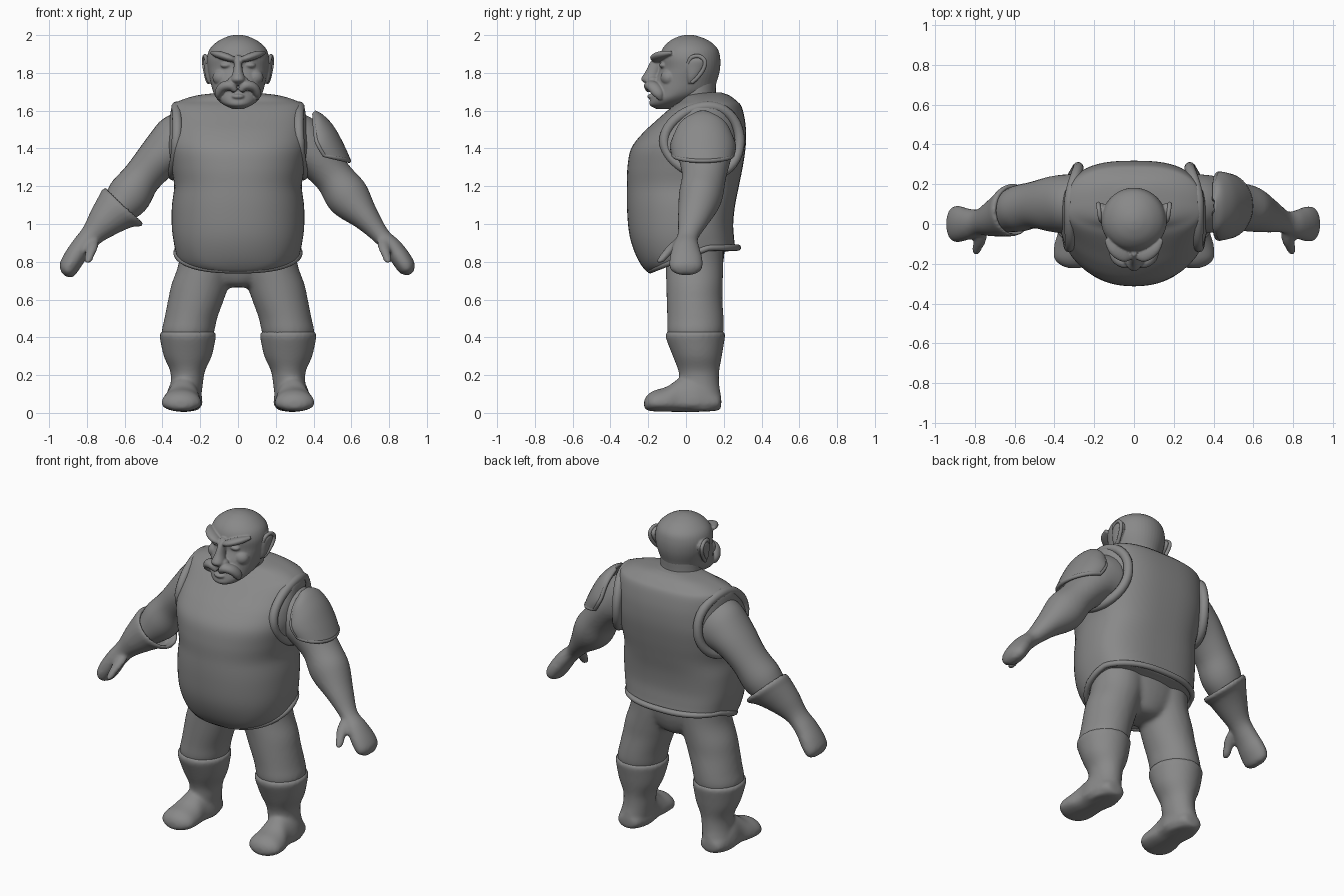
import bpy, bmesh
from math import sin, cos, pi, radians
from mathutils import Vector

grey = bpy.data.materials.new("dark_grey")
grey.diffuse_color = (.25, .25, .25, 1)


def spline(rows, steps=5):
    """Smoothly interpolate a short list of tuples (Catmull-Rom)."""
    out = []
    for i in range(len(rows) - 1):
        a, b, c, d = rows[max(i - 1, 0)], rows[i], rows[i + 1], rows[min(i + 2, len(rows) - 1)]
        for k in range(steps):
            t = k / steps
            out.append(tuple(q + t / 2 * (r - p + t * (2 * p - 5 * q + 4 * r - s + t * (3 * (q - r) + s - p)))
                             for p, q, r, s in zip(a, b, c, d)))
    return out + [tuple(rows[-1])]


def finish(name, bm):
    bmesh.ops.recalc_face_normals(bm, faces=bm.faces)
    me = bpy.data.meshes.new(name)
    bm.to_mesh(me)
    bm.free()
    me.materials.append(grey)
    ob = bpy.data.objects.new(name, me)
    bpy.context.collection.objects.link(ob)
    bpy.ops.object.select_all(action='DESELECT')
    bpy.context.view_layer.objects.active = ob
    ob.select_set(True)
    bpy.ops.object.shade_smooth_by_angle(angle=radians(50))
    return ob


def loft(name, rows, axis=None, v=(0, 1, 0), side=1, n=32, square=(2, 2), warp=None):
    """Rows are x, y, z, half width, half depth in front, half depth behind."""
    rows = spline([(r[0] * side, *r[1:], *([r[-1]] if len(r) == 5 else [])) for r in rows])
    bm, rings = bmesh.new(), []
    for i, r in enumerate(rows):
        t = Vector(axis) if axis else Vector(rows[min(i + 1, len(rows) - 1)][:3]) - Vector(rows[max(i - 1, 0)][:3])
        t.normalize()
        u = Vector(v).cross(t).normalized()
        w = t.cross(u)
        ring = []
        for k in range(n):
            c, s = cos(2 * pi * k / n), sin(2 * pi * k / n)
            e = 2 / square[s > 0]
            c, s = abs(c) ** e * (1 if c > 0 else -1), abs(s) ** e * (1 if s > 0 else -1)
            p = Vector(r[:3]) + u * c * r[3] + w * s * (r[5] if s > 0 else r[4])
            ring.append(bm.verts.new(warp(p) if warp else p))
        rings.append(ring)
    for a, b in zip(rings, rings[1:]):
        for k in range(n):
            bm.faces.new((a[k], a[(k + 1) % n], b[(k + 1) % n], b[k]))
    bm.faces.new(rings[0])
    bm.faces.new(rings[-1])
    return finish(name, bm)


def blob(name, at, size):
    bm = bmesh.new()
    bmesh.ops.create_uvsphere(bm, u_segments=24, v_segments=16, radius=1)
    bmesh.ops.scale(bm, vec=size, verts=bm.verts)
    bmesh.ops.translate(bm, vec=at, verts=bm.verts)
    return finish(name, bm)


def blend(name, parts, voxel, rounds):
    """Melt parts into one softly sculpted surface."""
    bpy.ops.object.select_all(action='DESELECT')
    for p in parts:
        p.select_set(True)
    bpy.context.view_layer.objects.active = parts[0]
    bpy.ops.object.join()
    ob = parts[0]
    ob.name = name
    m = ob.modifiers.new("melt", 'REMESH')
    m.mode, m.voxel_size, m.use_smooth_shade = 'VOXEL', voxel, True
    ob.modifiers.new("soften", 'SMOOTH').iterations = rounds


def tube(name, pts, r, closed=False):
    cu = bpy.data.curves.new(name, 'CURVE')
    cu.dimensions = '3D'
    cu.bevel_depth, cu.bevel_resolution, cu.use_fill_caps = r, 3, True
    cu.materials.append(grey)
    sp = cu.splines.new('POLY')
    sp.points.add(len(pts) - 1)
    for q, p in zip(sp.points, pts):
        q.co = (*p, 1)
    sp.use_cyclic_u, sp.use_smooth = closed, True
    bpy.context.collection.objects.link(bpy.data.objects.new(name, cu))


def clamp(x):
    return max(0, min(1, x))


def belly_drop(p):
    """The tunic hangs lower at the front."""
    return Vector((p[0], p[1], p[2] - .13 * clamp((.12 - p[1]) / .33) * clamp((1.15 - p[2]) / .28)))


UP = (0, 0, 1)

# Tunic and its hem
loft("tunic", [(0, .04, .86, .28, .19, .21), (0, .04, .87, .32, .24, .22), (0, .03, .92, .337, .285, .225),
               (0, .02, 1.0, .35, .317, .23), (0, .02, 1.1, .35, .332, .24), (0, .02, 1.2, .338, .332, .26),
               (0, .02, 1.3, .354, .33, .28), (0, .02, 1.4, .37, .31, .295), (0, .03, 1.48, .368, .26, .288),
               (0, .05, 1.55, .362, .205, .262), (0, .07, 1.62, .35, .145, .225), (0, .09, 1.65, .315, .12, .18),
               (0, .11, 1.68, .22, .11, .12), (0, .12, 1.695, .1, .06, .07)],
     axis=UP, n=64, square=(2.2, 2.7), warp=belly_drop)
hem = []
for k in range(64):
    c, s = cos(2 * pi * k / 64), sin(2 * pi * k / 64)
    hem.append(belly_drop((.325 * abs(c) ** .8 * (1 if c > 0 else -1), .05 + s * (.225 if s > 0 else .24), .875)))
tube("tunic_hem", hem, .017, True)

# Neck and head
loft("neck", [(0, .06, 1.55, .15, .13), (0, .05, 1.66, .125, .11), (0, .05, 1.75, .12, .11)], axis=UP)
face = [
    loft("head", [(0, -.12, 1.61, .03, .04, .04), (0, -.11, 1.63, .075, .082, .1), (0, -.08, 1.66, .11, .11, .15),
                  (0, -.03, 1.7, .132, .15, .17), (0, 0, 1.76, .147, .165, .165), (0, .015, 1.82, .16, .155, .165),
                  (0, .015, 1.88, .164, .155, .166), (0, .015, 1.93, .147, .138, .151), (0, .015, 1.97, .103, .1, .107),
                  (0, .015, 1.994, .05, .05, .05), (0, .015, 2.002, .008, .008, .008)], axis=UP, n=48),
    loft("nose", [(0, -.14, 1.895, .014, .02), (0, -.155, 1.86, .019, .033), (0, -.175, 1.81, .026, .038),
                  (0, -.192, 1.77, .038, .045), (0, -.187, 1.75, .036, .038), (0, -.18, 1.735, .012, .012)], axis=UP),
    blob("lower_lip", (0, -.18, 1.675), (.035, .025, .015))]
seat = [loft("seat", [(0, .05, .665, .08, .06), (0, .05, .69, .14, .11), (0, .05, .78, .25, .145),
                      (0, .05, .92, .29, .16)], axis=UP)]

for side, tag in ((1, "left"), (-1, "right")):
    # Face details
    face += [
        loft("brow", [(.012, -.155, 1.866, .012, .02), (.05, -.155, 1.88, .02, .036),
                      (.1, -.125, 1.896, .02, .032), (.138, -.075, 1.906, .01, .014)], side=side, n=16),
        blob("eye", (.063 * side, -.12, 1.84), (.03, .022, .015)),
        blob("cheek", (.085 * side, -.09, 1.775), (.05, .045, .045)),
        blob("nostril", (.034 * side, -.177, 1.76), (.019, .028, .02)),
        loft("moustache", [(.014, -.188, 1.705, .016, .022), (.04, -.192, 1.732, .026, .032),
                           (.08, -.172, 1.725, .026, .034), (.103, -.147, 1.69, .021, .028),
                           (.1, -.135, 1.658, .008, .01)], side=side, n=16),
        loft("ear", [(.148, .025, 1.745, .01, .014), (.153, .035, 1.78, .02, .03), (.158, .05, 1.83, .022, .048),
                     (.163, .06, 1.865, .02, .045), (.163, .06, 1.89, .008, .02)], axis=UP, side=side, n=20)]
    tube(tag + "_ear_rim", [(p[0] * side, *p[1:]) for p in spline(
        [(.16, .012, 1.85), (.17, .03, 1.882), (.176, .07, 1.888), (.18, .1, 1.862),
         (.175, .092, 1.82), (.165, .06, 1.775), (.155, .03, 1.75)])], .011)

    # Armhole rim
    ring = []
    for k in range(40):
        a = 2 * pi * k / 40
        ring.append((side * (.346 - (.065 if cos(a) > 0 else .02) * cos(a) ** 2 - .02 * max(0, sin(a))),
                     .085 + .2 * cos(a), 1.44 + .18 * sin(a) - .03 * cos(a) * -sin(a)))
    tube(tag + "_armhole_rim", ring, .027, True)

    # Legs
    seat.append(loft("leg", [(.16, .05, .95, .15, .15), (.165, .045, .8, .148, .153), (.2, .045, .68, .153, .15),
                             (.222, .045, .6, .148, .148), (.25, .05, .5, .14, .15), (.265, .05, .43, .14, .15),
                             (.265, .05, .39, .125, .135)], axis=UP, side=side))
    # Boots
    blend(tag + "_boot", [
        loft("boot", [(.266, .05, .43, .142, .152), (.266, .05, .415, .15, .158), (.266, .05, .39, .147, .155),
                      (.266, .06, .3, .127, .13), (.267, .068, .22, .092, .108), (.272, .07, .15, .086, .106),
                      (.285, .075, .07, .088, .112), (.287, .075, .012, .075, .095)], axis=UP, side=side),
        loft("foot", [(.285, .187, .055, .03, .025, .03), (.285, .165, .052, .07, .04, .06),
                      (.285, .06, .05, .097, .045, .15), (.29, -.03, .05, .09, .045, .135),
                      (.297, -.1, .05, .103, .044, .09), (.3, -.17, .05, .103, .042, .068),
                      (.3, -.207, .048, .07, .034, .045), (.3, -.222, .045, .03, .015, .02)],
             axis=(0, -1, 0), v=(0, 0, 1), side=side)], .01, 8)

    # Arm, hand and thumb
    arm = [(.27, .1, 1.43, .17, .15), (.33, .1, 1.41, .16, .15), (.41, .1, 1.355, .12, .14),
           (.505, .095, 1.25, .103, .117), (.585, .075, 1.14, .115, .115), (.68, .04, 1.03, .072, .085),
           (.76, .01, .935, .047, .056)]
    hand = [(.82, 0, .875, .05, .072), (.868, 0, .81, .052, .088), (.898, 0, .762, .045, .083),
            (.914, 0, .735, .015, .04)]
    limb = loft("arm", arm + (hand if side == 1 else []), side=side)
    thumb = loft("thumb", [(.77, -.02, .925, .03, .032), (.772, -.07, .88, .032, .032), (.785, -.11, .835, .026, .028),
                           (.793, -.135, .803, .019, .022), (.796, -.147, .79, .004, .005)], axis=UP, side=side, n=16)
    if side == 1:
        blend("left_arm_and_hand", [limb, thumb], .01, 6)
    else:
        limb.name = "right_arm"
        # Flared glove
        blend("right_glove", [
            loft("glove", [(.63, .055, 1.06, .1, .1), (.607, .065, 1.09, .115, .112), (.6, .07, 1.1, .133, .125),
                           (.615, .07, 1.085, .142, .132), (.65, .055, 1.065, .12, .118),
                           (.71, .03, 1.01, .092, .092), (.775, .01, .94, .062, .067), (.83, 0, .875, .057, .077),
                           (.877, 0, .805, .057, .09), (.909, 0, .753, .048, .084), (.923, 0, .732, .015, .04)],
                 axis=(-.68, 0, -.73), side=side), thumb], .01, 5)

blend("head", face, .005, 4)
blend("trousers", seat, .012, 12)

# Shoulder plate: ridge x, z, half width, inward depth, drop at the edges
bm, grid = bmesh.new(), []
for x, z, w, d, e in spline([(.405, 1.592, .03, .0, .01), (.447, 1.568, .11, .04, .04), (.5, 1.51, .152, .085, .06),
                             (.55, 1.42, .163, .12, .01), (.588, 1.335, .155, .13, -.03)]):
    grid.append([Vector((x - d * (1 - cos(a)), .09 + w * sin(a), z - e * (1 - cos(a))))
                 for a in [pi / 2 * (k / 12 - 1) for k in range(25)]])
verts = [[bm.verts.new(p) for p in row] for row in grid]
for a, b in zip(verts, verts[1:]):
    for k in range(24):
        bm.faces.new((a[k], a[k + 1], b[k + 1], b[k]))
solid = finish("shoulder_plate", bm).modifiers.new("thickness", 'SOLIDIFY')
solid.thickness, solid.offset = .02, 0
tube("shoulder_plate_rim", [r[0] for r in grid] + grid[-1][1:] + [r[-1] for r in grid[-2::-1]], .012)
